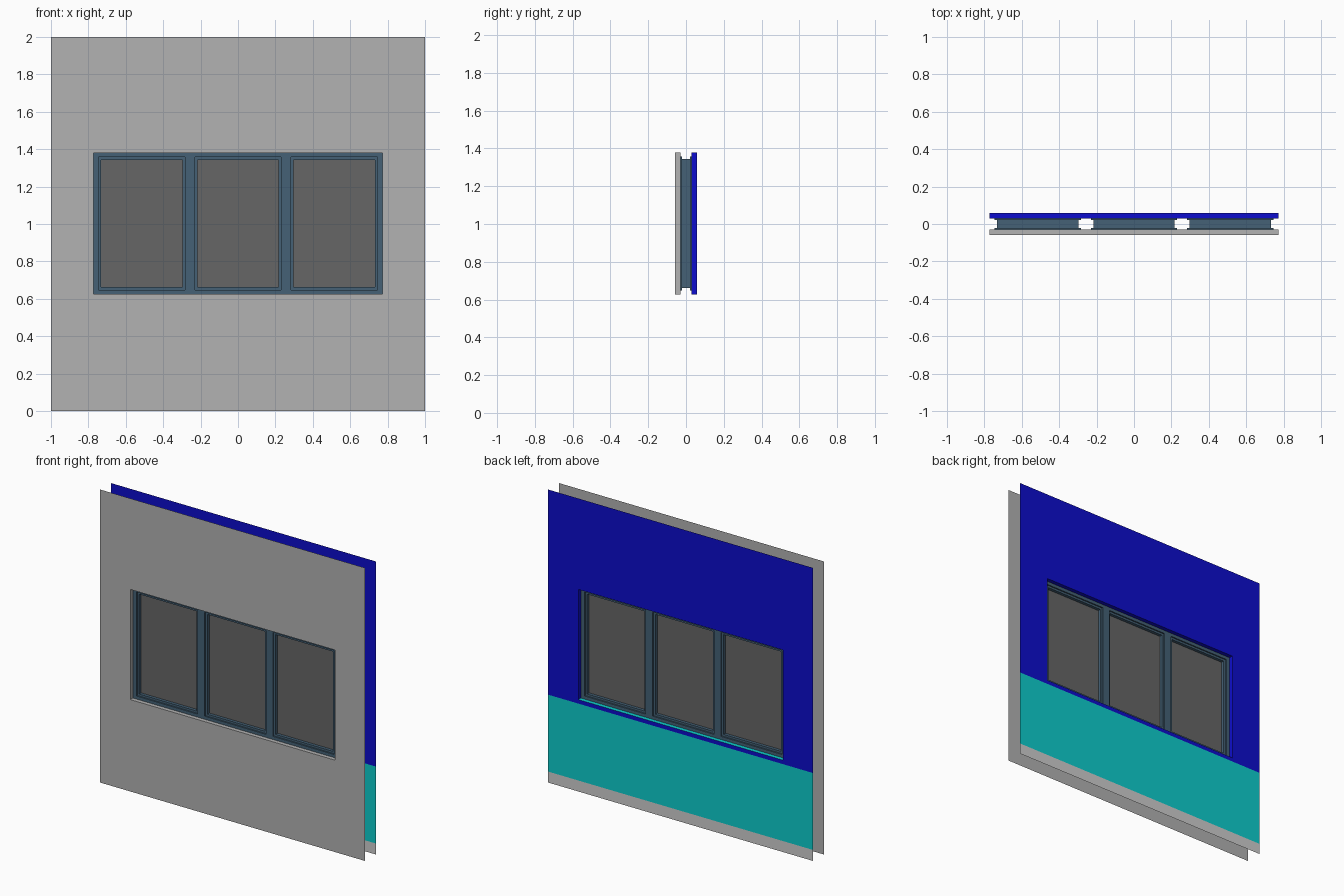
import bpy, bmesh
from mathutils import Vector

if "Cube" in bpy.data.objects:
    bpy.data.objects.remove(bpy.data.objects["Cube"])


def material(name, rgb):
    m = bpy.data.materials.new(name)
    m.diffuse_color = (*rgb, 1)
    m.use_nodes = True
    m.node_tree.nodes["Principled BSDF"].inputs["Base Color"].default_value = m.diffuse_color
    return m


GREY = material("wall_grey", (0.445, 0.445, 0.445))
BLUE = material("wall_blue", (0.004, 0.004, 0.61))
TEAL = material("wall_teal", (0.004, 0.61, 0.61))
BASE = material("skirting_grey", (0.62, 0.62, 0.62))
FRAME = material("frame_slate", (0.058, 0.12, 0.18))
GLASS = material("glass_dark", (0.133, 0.133, 0.133))

OPENING = (-0.773, 0.773, 0.627, 1.379)     # x0, x1, z0, z1
WALL_Y, FRAME_Y, STEP_Y = 0.058, 0.03, 0.021
CENTRES = (-0.515, 0.0, 0.515)


def pane(cx, inset=0.0):
    return (cx - 0.231 + inset, cx + 0.231 - inset, 0.648 + inset, 1.357 - inset)


def quad(bm, pts, facing):
    """Add a face whose normal points along facing."""
    f = bm.faces.new([bm.verts.new(p) for p in pts])
    f.normal_update()
    if f.normal.dot(Vector(facing)) < 0:
        f.normal_flip()
    return f


def sheet(bm, y, outer, holes=(), z_cuts=()):
    """Flat upright sheet with rectangular holes, facing away from y = 0."""
    rects = [outer, *holes]
    xs = sorted({v for r in rects for v in r[:2]})
    zs = sorted({v for r in rects for v in r[2:]} | set(z_cuts))
    for a, b in zip(xs, xs[1:]):
        for c, d in zip(zs, zs[1:]):
            mx, mz = (a + b) / 2, (c + d) / 2
            if any(h[0] < mx < h[1] and h[2] < mz < h[3] for h in holes):
                continue
            quad(bm, [(a, y, c), (b, y, c), (b, y, d), (a, y, d)], (0, y or -1, 0))


def lining(bm, r, ya, yb):
    """Four faces around a rectangular hole, facing into it."""
    x0, x1, z0, z1 = r
    ring = [(x0, z0), (x1, z0), (x1, z1), (x0, z1)]
    centre = ((x0 + x1) / 2, (z0 + z1) / 2)
    for i in range(4):
        (ax, az), (bx, bz) = ring[i], ring[(i + 1) % 4]
        inward = (centre[0] - (ax + bx) / 2, 0, centre[1] - (az + bz) / 2)
        quad(bm, [(ax, ya, az), (bx, ya, bz), (bx, yb, bz), (ax, yb, az)], inward)


def finish(bm, name, mats, rule=None):
    bmesh.ops.remove_doubles(bm, verts=bm.verts[:], dist=1e-5)
    if rule:
        for f in bm.faces:
            f.material_index = rule(f)
    me = bpy.data.meshes.new(name)
    bm.to_mesh(me)
    bm.free()
    for m in mats:
        me.materials.append(m)
    ob = bpy.data.objects.new(name, me)
    bpy.context.collection.objects.link(ob)


def back_colour(f):
    z = f.calc_center_median().z
    if f.normal.z > 0.9:        # sill
        return 1
    return 2 if z < 0.075 else 1 if z < 0.6 else 0


# Outer and inner wall sheets, each with its window reveal
for name, side in (("front_wall", -1), ("back_wall", 1)):
    bm = bmesh.new()
    sheet(bm, side * WALL_Y, (-1, 1, 0, 2), [OPENING], (0.075, 0.6) if side > 0 else ())
    lining(bm, OPENING, side * WALL_Y, side * FRAME_Y)
    if side > 0:
        finish(bm, name, [BLUE, TEAL, BASE], back_colour)
    else:
        finish(bm, name, [GREY])

# Window frame: face plate with three stepped openings on each side
for name, side in (("front_window_frame", -1), ("back_window_frame", 1)):
    bm = bmesh.new()
    sheet(bm, side * FRAME_Y, OPENING, [pane(c) for c in CENTRES])
    for c in CENTRES:
        lining(bm, pane(c), side * FRAME_Y, side * STEP_Y)
        sheet(bm, side * STEP_Y, pane(c), [pane(c, 0.014)])
        lining(bm, pane(c, 0.014), side * STEP_Y, 0)
    finish(bm, name, [FRAME])

# Glass panes
for i, c in enumerate(CENTRES):
    bm = bmesh.new()
    sheet(bm, 0, pane(c, 0.014))
    finish(bm, f"glass_pane_{i + 1}", [GLASS])
